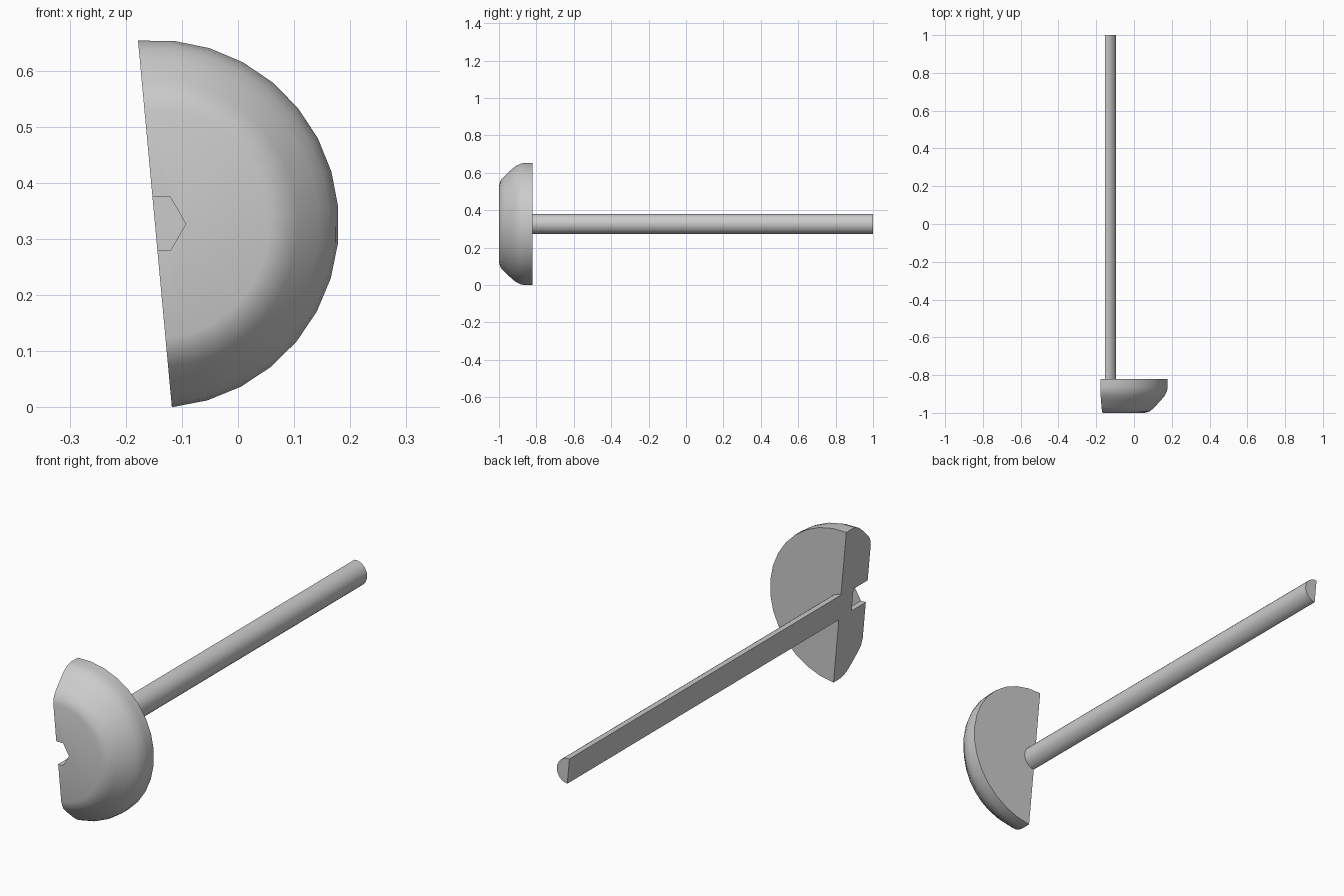
import bpy, bmesh
from math import cos, sin, radians, tan

if "Cube" in bpy.data.objects:
    bpy.data.objects.remove(bpy.data.objects["Cube"])

CX, CZ = -0.148, 0.3266      # axis of the bolt
START = radians(95.27)       # tilt of the cut plane
SIDES = 16                   # segments in the half turn

# radius and y along the head and shank
PROFILE = [(0.205, -1.0), (0.233, -0.992), (0.256, -0.972), (0.293, -0.932),
           (0.312, -0.909), (0.324, -0.884), (0.328, -0.86), (0.328, -0.82),
           (0.054, -0.82), (0.054, 1.0)]

bm = bmesh.new()


def half_ring(r, y):
    angles = [START - radians(180) * i / SIDES for i in range(SIDES + 1)]
    return [bm.verts.new((CX + r * cos(a), y, CZ + r * sin(a))) for a in angles]


def half_hex(r, y):
    h = r * sin(radians(60))
    lean = h / tan(START)
    pts = [(lean, h), (r / 2, h), (r, 0), (r / 2, -h), (-lean, -h)]
    return [bm.verts.new((CX + x, y, CZ + z)) for x, z in pts]


def strip(a, b):
    for i in range(len(a) - 1):
        bm.faces.new((a[i], a[i + 1], b[i + 1], b[i]))


# hex socket
floor, mouth = half_hex(0.055, -0.905), half_hex(0.055, -1.0)
bm.faces.new(floor)
strip(floor, mouth)

# rounded head and shank
rings = [half_ring(r, y) for r, y in PROFILE]
bm.faces.new(mouth + rings[0][::-1])
for a, b in zip(rings, rings[1:]):
    strip(a, b)
bm.faces.new(rings[-1])

# flat section face
loops = [floor, mouth] + rings
bm.faces.new([l[0] for l in loops] + [l[-1] for l in reversed(loops)])

bmesh.ops.recalc_face_normals(bm, faces=bm.faces[:])
mesh = bpy.data.meshes.new("half_bolt")
bm.to_mesh(mesh)
bm.free()
bolt = bpy.data.objects.new("half_bolt", mesh)
bpy.context.collection.objects.link(bolt)
bpy.context.view_layer.objects.active = bolt
bolt.select_set(True)
bpy.ops.object.shade_smooth_by_angle(angle=radians(32))
